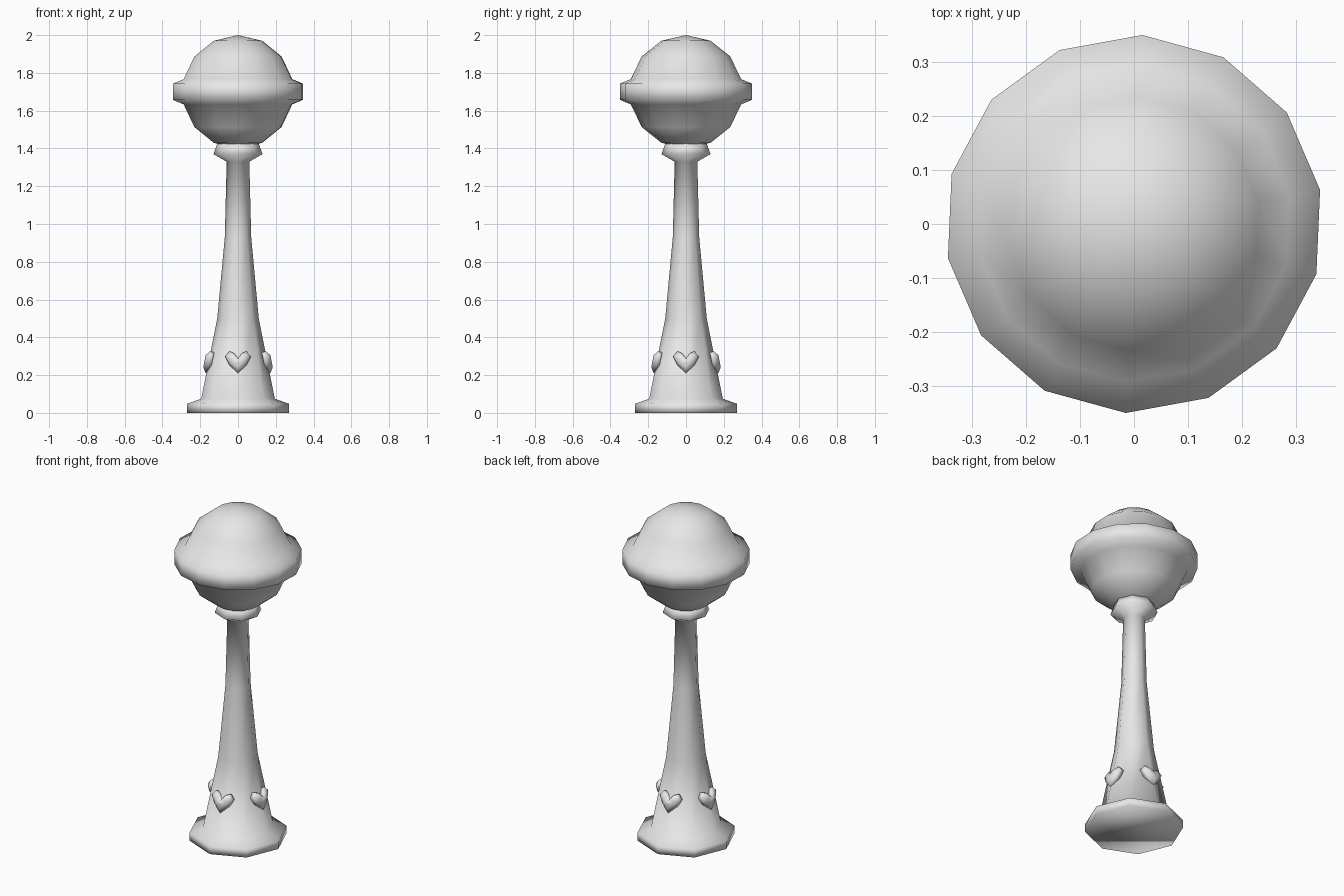
import bpy, bmesh
from math import cos, sin, radians, tau
from mathutils import Matrix, Vector

cube = bpy.data.objects.get("Cube")
if cube:
    bpy.data.objects.remove(cube, do_unlink=True)

grey = bpy.data.materials.new("stone grey")
grey.use_nodes = True
colour = (0.8, 0.8, 0.8, 1)
grey.diffuse_color = colour
grey.node_tree.nodes["Principled BSDF"].inputs["Base Color"].default_value = colour


def finish(bm, name):
    bmesh.ops.recalc_face_normals(bm, faces=bm.faces)
    for f in bm.faces:
        f.smooth = True
    mesh = bpy.data.meshes.new(name)
    bm.to_mesh(mesh)
    bm.free()
    mesh.materials.append(grey)
    obj = bpy.data.objects.new(name, mesh)
    bpy.context.collection.objects.link(obj)
    return obj


def lathe(name, profile, sides, turn=0.0):
    """Closed solid of revolution; a zero radius makes a pole."""
    bm = bmesh.new()
    rings = []
    for r, z in profile:
        count = sides if r else 1
        rings.append([bm.verts.new((r * cos(turn + tau * i / sides),
                                    r * sin(turn + tau * i / sides), z))
                      for i in range(count)])
    for low, high in zip(rings, rings[1:]):
        for i in range(sides):
            j = (i + 1) % sides
            corners = [low[i % len(low)], low[j % len(low)],
                       high[j % len(high)], high[i % len(high)]]
            bm.faces.new(list(dict.fromkeys(corners)))
    for ring in (rings[0], rings[-1]):
        if len(ring) > 1:
            bm.faces.new(ring)
    return finish(bm, name)


# Flared octagonal pedestal with its foot and collar
lathe("pedestal", [(0.27, 0), (0.27, 0.048), (0.195, 0.075), (0.11, 0.5),
                   (0.07, 0.93), (0.06, 1.33), (0.13, 1.37), (0.11, 1.425)], 8)

# Globe whose middle band is pushed out into a rim
R, MID, STEPS = 0.3, 1.7, 7
globe = [(0, MID - R)]
for k in range(1, STEPS):
    a = tau / 2 * k / STEPS
    globe.append((R * sin(a), MID - R * cos(a)))
globe.append((0, MID + R))
globe[4:4] = [(0.35, MID - 0.043), (0.35, MID + 0.043)]
lathe("globe", globe, 14, radians(87.5))

# Puffy hearts, leaning with the pedestal wall
half = [(0.02, 0.046), (0.045, 0.056), (0.068, 0.03), (0.045, -0.015)]
outline = [(0, 0.02)] + half + [(0, -0.06)] + [(-x, y) for x, y in reversed(half)]
for n, side in enumerate(("front", "left", "back", "right")):
    bm = bmesh.new()
    layers = []
    for depth, size in ((-0.02, 1), (0.004, 1), (0.022, 0.55)):
        layers.append([bm.verts.new((x * size, -depth, y * size)) for x, y in outline])
    for a, b in zip(layers, layers[1:]):
        for i in range(len(a)):
            j = (i + 1) % len(a)
            bm.faces.new((a[i], a[j], b[j], b[i]))
    bm.faces.new(layers[0])
    bm.faces.new(layers[-1])
    place = (Matrix.Rotation(n * tau / 4, 4, "Z")
             @ Matrix.Translation(Vector((0, -0.156, 0.27)))
             @ Matrix.Rotation(radians(-11), 4, "X"))
    bm.transform(place)
    finish(bm, side + "_heart")
